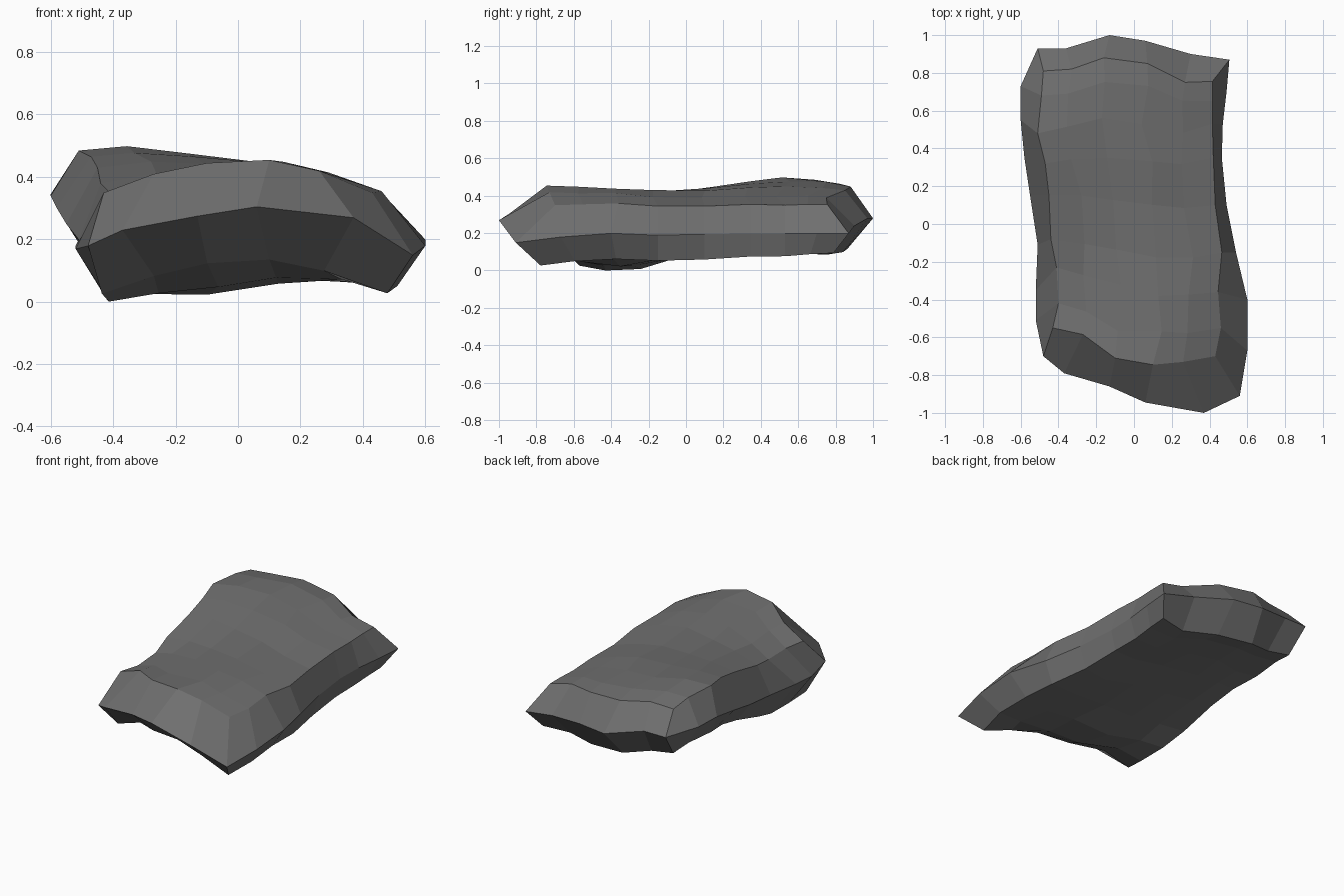
import bpy
import bmesh
import math
import random
from mathutils import Vector

random.seed(4)

if "Cube" in bpy.data.objects:
    bpy.data.objects.remove(bpy.data.objects["Cube"], do_unlink=True)


def points(*triples):
    return [Vector(t) for t in triples]


# Widest outline of the slab: sides run front to back, ends run right to left
rim_left = points((-.48, -.7, .18), (-.52, -.51, .17), (-.52, -.35, .18), (-.51, -.11, .2), (-.55, .15, .25),
                  (-.58, .35, .3), (-.6, .55, .34), (-.6, .73, .345), (-.51, .93, .33))
rim_right = points((.56, -.91, .15), (.6, -.67, .18), (.6, -.4, .2), (.54, -.15, .19), (.49, .1, .195),
                   (.465, .35, .2), (.47, .53, .2), (.49, .7, .2), (.505, .87, .2))
rim_front = points((-.37, -.79, .23), (-.13, -.86, .275), (.06, -.945, .305), (.37, -1, .27))
rim_back = points((-.36, .93, .33), (-.13, 1, .28), (.06, .97, .28), (.3, .9, .24))

# Border of the upper face
top_left = points((-.43, -.55, .35), (-.4, -.42, .345), (-.41, -.23, .35), (-.44, -.08, .38), (-.45, .15, .43),
                  (-.47, .32, .465), (-.51, .48, .485), (-.49, .68, .48), (-.48, .81, .455))
top_right = points((.43, -.7, .35), (.46, -.55, .355), (.445, -.36, .36), (.465, -.15, .345), (.43, .1, .345),
                   (.42, .35, .355), (.415, .53, .35), (.415, .65, .355), (.415, .755, .355))
top_front = points((-.27, -.585, .41), (-.1, -.71, .445), (.1, -.745, .455), (.26, -.73, .42))
top_back = points((-.33, .82, .465), (-.16, .88, .45), (.07, .85, .43), (.27, .75, .39))

ROWS, COLS = len(rim_left), len(rim_front) + 2


def is_border(r, c):
    return r in (0, ROWS - 1) or c in (0, COLS - 1)


def patch(left, right, front, back):
    """Fill four border curves with a blended grid of points."""
    front = [left[0], *front, right[0]]
    back = [left[-1], *back, right[-1]]
    grid = {}
    for r in range(ROWS):
        v = r / (ROWS - 1)
        for c in range(COLS):
            u = c / (COLS - 1)
            corners = (front[0].lerp(front[-1], u)).lerp(back[0].lerp(back[-1], u), v)
            grid[r, c] = left[r].lerp(right[r], u) + front[c].lerp(back[c], v) - corners
    return grid


def bump(p, x, y, radius, height):
    return height * math.exp(-((p.x - x) ** 2 + (p.y - y) ** 2) / radius ** 2)


rim = patch(rim_left, rim_right, rim_front, rim_back)
top = patch(top_left, top_right, top_front, top_back)

# Underside: thinner towards the back, tucked in at both ends, flatter than
# the arched top, with a broad low lump near the front corner
bottom = {}
for (r, c), p in top.items():
    u, v = c / (COLS - 1), r / (ROWS - 1)
    arch = math.sin(math.pi * u)
    tuck = .3 * arch * (2 * v - 1) ** 2
    q = p.lerp(rim[r, c], .12 + .25 * u - .08 * v - tuck)
    belly = .068 * arch * min(1, .8 * r)
    lump = bump(p, -.4, -.3, .28, .03) + bump(p, -.1, -.38, .25, .03) * arch
    q.z = p.z - (.325 - .05 * v - .015 * u) - belly - lump
    if r == 0:
        q.z += .015 - .027 * u
    bottom[r, c] = q

# Shallow hollow along the middle of the upper face, crest at the back
for (r, c), p in top.items():
    if not is_border(r, c):
        p.z += bump(p, 0, .15, .4, -.02) + bump(p, -.3, .5, .17, .01)

# Uneven stone surface inside the borders
for grid in (top, bottom):
    for (r, c), p in grid.items():
        if not is_border(r, c):
            p += Vector((random.uniform(-.02, .02), random.uniform(-.02, .02), random.uniform(-.004, .004)))

# Order of the border cells around the slab
loop = [(0, c) for c in range(COLS)]
loop += [(r, COLS - 1) for r in range(1, ROWS)]
loop += [(ROWS - 1, c) for c in reversed(range(COLS - 1))]
loop += [(r, 0) for r in reversed(range(1, ROWS - 1))]

# Join the faces and the two bevelled bands
bm = bmesh.new()
top_verts = {k: bm.verts.new(p) for k, p in top.items()}
bottom_verts = {k: bm.verts.new(p) for k, p in bottom.items()}
rim_verts = {k: bm.verts.new(rim[k]) for k in loop}
for r in range(ROWS - 1):
    for c in range(COLS - 1):
        cell = [(r, c), (r, c + 1), (r + 1, c + 1), (r + 1, c)]
        bm.faces.new([top_verts[k] for k in cell])
        bm.faces.new([bottom_verts[k] for k in reversed(cell)])
for a, b in zip(loop, loop[1:] + loop[:1]):
    for low, high in ((bottom_verts, rim_verts), (rim_verts, top_verts)):
        bm.faces.new([low[a], low[b], high[b], high[a]])
bmesh.ops.recalc_face_normals(bm, faces=bm.faces)

# Rest the lowest point on the ground
lowest = min(v.co.z for v in bm.verts)
for v in bm.verts:
    v.co.z -= lowest

mesh = bpy.data.meshes.new("stone_slab")
bm.to_mesh(mesh)
bm.free()
slab = bpy.data.objects.new("stone_slab", mesh)
bpy.context.collection.objects.link(slab)

# Plain dark grey stone
stone = bpy.data.materials.new("dark_grey_stone")
stone.use_nodes = True
colour = (.16, .16, .16, 1)
stone.diffuse_color = colour
stone.node_tree.nodes["Principled BSDF"].inputs["Base Color"].default_value = colour
mesh.materials.append(stone)
